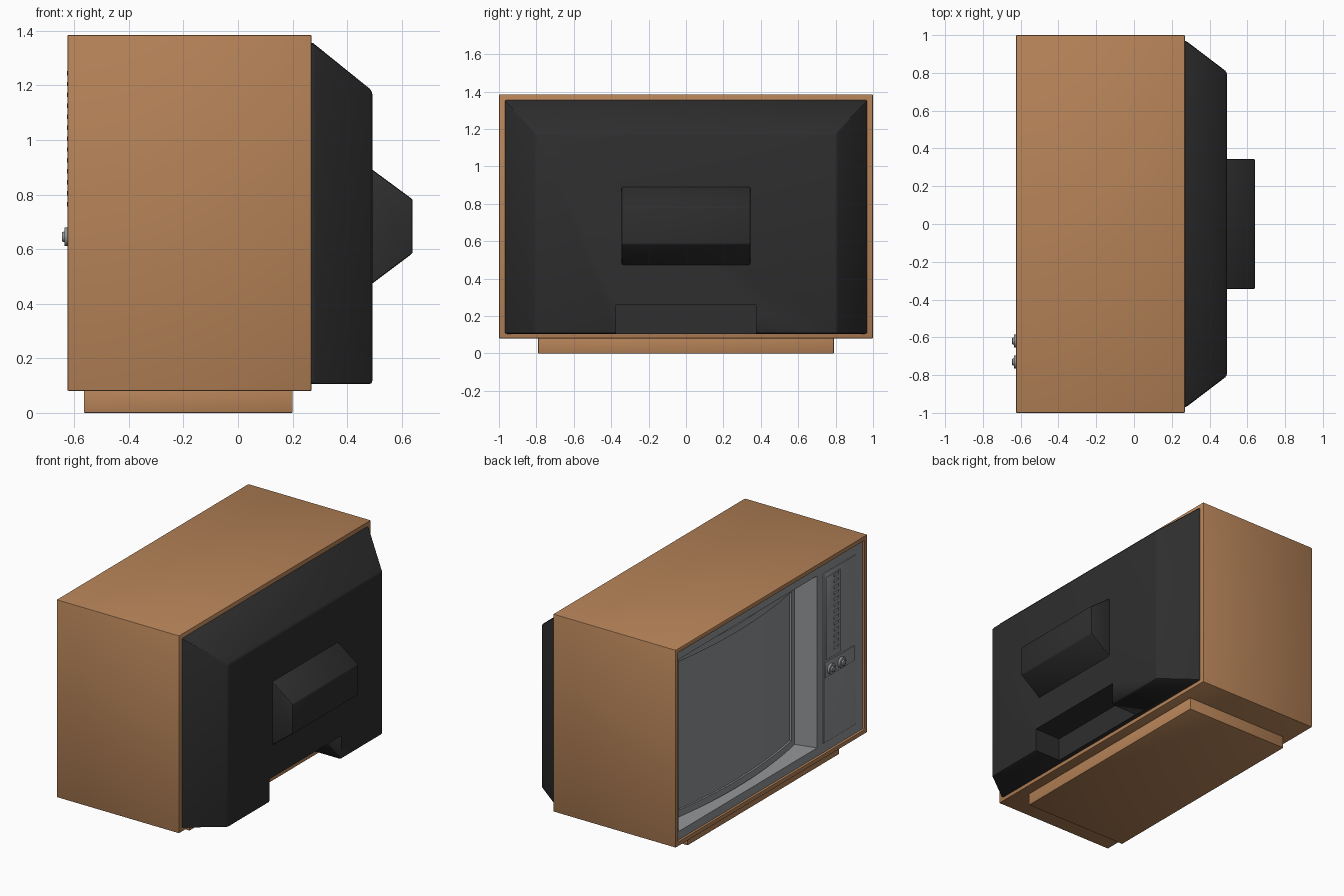
import bpy, bmesh, math
from mathutils import Matrix

if "Cube" in bpy.data.objects:
    bpy.data.objects.remove(bpy.data.objects["Cube"])


def material(name, rgb):
    m = bpy.data.materials.new(name)
    lin = [((c / 255 + 0.055) / 1.055) ** 2.4 for c in rgb]
    m.diffuse_color = (*lin, 1)
    m.use_nodes = True
    m.node_tree.nodes["Principled BSDF"].inputs["Base Color"].default_value = m.diffuse_color
    return m


WOOD = material("wood_brown", (182, 131, 88))
BLACK = material("back_black", (46, 46, 46))
GRAY = material("front_gray", (146, 148, 151))


def finish(name, bm, mat, bevel=0, segments=2):
    bmesh.ops.recalc_face_normals(bm, faces=bm.faces)
    me = bpy.data.meshes.new(name)
    bm.to_mesh(me)
    bm.free()
    ob = bpy.data.objects.new(name, me)
    bpy.context.collection.objects.link(ob)
    me.materials.append(mat)
    bpy.ops.object.select_all(action='DESELECT')
    ob.select_set(True)
    bpy.context.view_layer.objects.active = ob
    if bevel:
        b = ob.modifiers.new("bevel", 'BEVEL')
        b.width, b.segments, b.limit_method = bevel, segments, 'ANGLE'
        bpy.ops.object.modifier_apply(modifier="bevel")
    bpy.ops.object.shade_smooth_by_angle(angle=math.radians(30))
    return ob


def box(name, x, y, z, mat, bevel=0):
    return loft(name, [(x[0], *y, *z), (x[1], *y, *z)], mat, True, bevel)


def loft(name, loops, mat, caps=True, bevel=0):
    """Join rectangles (x, y0, y1, z0, z1) stacked along x."""
    bm = bmesh.new()
    rings = [[bm.verts.new(p) for p in ((x, a, c), (x, b, c), (x, b, d), (x, a, d))]
             for x, a, b, c, d in loops]
    for r, s in zip(rings, rings[1:]):
        for i in range(4):
            j = (i + 1) % 4
            bm.faces.new((r[i], r[j], s[j], s[i]))
    if caps:
        bm.faces.new(rings[0])
        bm.faces.new(rings[-1])
    return finish(name, bm, mat, bevel)


# wooden cabinet: box with a deep pocket in the front (-x), and its plinth
loft("cabinet", [(-0.45, -0.97, 0.97, 0.11, 1.355), (-0.625, -0.97, 0.97, 0.11, 1.355),
                 (-0.625, -1, 1, 0.08, 1.385), (0.27, -1, 1, 0.08, 1.385)], WOOD, True, 0.006)
box("plinth", (-0.565, 0.2), (-0.79, 0.79), (0, 0.09), WOOD, 0.003)

# black back housing with a cable notch cut in the bottom
shell = loft("back_housing", [(0.25, -0.97, 0.97, 0.105, 1.36), (0.275, -0.97, 0.97, 0.105, 1.355),
                              (0.492, -0.805, 0.805, 0.105, 1.18)], BLACK, True, 0.012)
cutter = box("notch_cutter", (0.30, 0.7), (-0.375, 0.375), (0, 0.26), BLACK)
cutter.hide_render = True
bpy.context.view_layer.objects.active = shell
cut = shell.modifiers.new("notch", 'BOOLEAN')
cut.operation, cut.solver, cut.object = 'DIFFERENCE', 'EXACT', cutter
bpy.ops.object.modifier_apply(modifier="notch")
bpy.data.objects.remove(cutter)
loft("tube_cover", [(0.48, -0.345, 0.345, 0.465, 0.90), (0.64, -0.345, 0.345, 0.585, 0.782)],
     BLACK, True, 0.008)

# gray front panel with the sloping recess around the screen
loft("front_panel", [(-0.61, -0.97, 0.97, 0.11, 1.355), (-0.61, -0.494, 0.95, 0.165, 1.30),
                     (-0.47, -0.42, 0.925, 0.185, 1.245)], GRAY, False)

# curved screen: bulging sheet with a thin rim and a set-back glass
Y0, Y1, Z0, Z1, N = -0.435, 0.93, 0.18, 1.25, 24


def bulge(y):
    t = (2 * y - Y0 - Y1) / (Y1 - Y0)
    return -0.49 - 0.065 * (1 - t * t)


def sheet(name, y0, y1, z0, z1, offset, holed=False):
    bm = bmesh.new()
    ys = [y0 + (y1 - y0) * i / N for i in range(N + 1)]
    zs = [z0, z1]
    if holed:
        ys = [y0] + [y0 + 0.05 + (y1 - y0 - 0.10) * i / N for i in range(N + 1)] + [y1]
        zs = [z0, z0 + 0.045, z1 - 0.045, z1]
    g = [[bm.verts.new((bulge(y) + offset, y, z)) for z in zs] for y in ys]
    for i in range(len(ys) - 1):
        for j in range(len(zs) - 1):
            if holed and j == 1 and 0 < i < len(ys) - 2:
                continue
            bm.faces.new((g[i][j], g[i + 1][j], g[i + 1][j + 1], g[i][j + 1]))
    if holed:  # give the rim thickness toward the glass
        edges = [e for e in bm.edges if e.is_boundary]
        new = bmesh.ops.extrude_edge_only(bm, edges=edges)["geom"]
        for v in new:
            if isinstance(v, bmesh.types.BMVert):
                v.co.x += 0.02
    return finish(name, bm, GRAY)


sheet("screen_rim", Y0, Y1, Z0, Z1, 0, True)
sheet("screen_glass", Y0, Y1, Z0, Z1, 0.012)

# control plate, channel strip with its buttons, knob plate
box("control_plate", (-0.616, -0.60), (-0.892, -0.557), (0.17, 1.29), GRAY, 0.003)
box("channel_strip", (-0.621, -0.60), (-0.725, -0.58), (0.715, 1.26), GRAY, 0.002)
for k in range(13):
    z = 0.765 + 0.04 * k
    box(f"channel_button_{k + 1}", (-0.626, -0.61), (-0.705, -0.655), (z - 0.01, z + 0.01), GRAY, 0.003)
box("knob_plate", (-0.621, -0.60), (-0.87, -0.565), (0.60, 0.70), GRAY, 0.002)

# two round tuning knobs with a raised centre
for k, y in enumerate((-0.62, -0.73)):
    bm = bmesh.new()
    for r1, r2, x0, x1 in ((0.034, 0.034, -0.61, -0.636), (0.022, 0.017, -0.63, -0.645)):
        m = Matrix.Translation(((x0 + x1) / 2, y, 0.645)) @ Matrix.Rotation(-math.pi / 2, 4, 'Y')
        bmesh.ops.create_cone(bm, cap_ends=True, segments=24, radius1=r1, radius2=r2,
                              depth=abs(x1 - x0), matrix=m)
    finish(f"knob_{k + 1}", bm, GRAY, 0.002)
